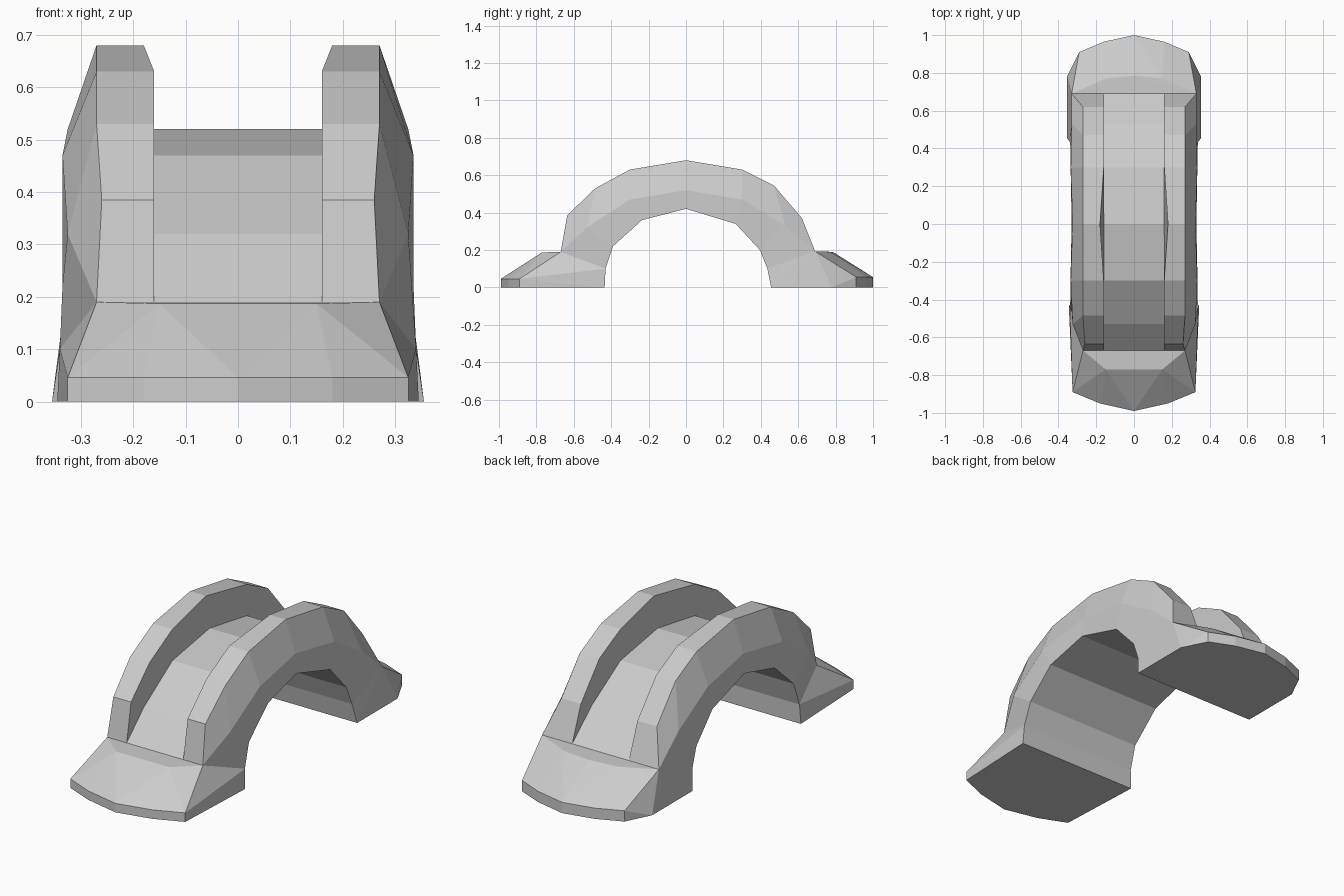
import bpy, bmesh

if "Cube" in bpy.data.objects:
    bpy.data.objects.remove(bpy.data.objects["Cube"])

stone = bpy.data.materials.new("pale grey stone")
stone.use_nodes = True
grey = (0.6, 0.6, 0.6, 1)
stone.diffuse_color = grey
stone.node_tree.nodes["Principled BSDF"].inputs["Base Color"].default_value = grey


def finish(name, bm):
    bmesh.ops.remove_doubles(bm, verts=bm.verts, dist=0.0005)
    bmesh.ops.recalc_face_normals(bm, faces=bm.faces)
    mesh = bpy.data.meshes.new(name)
    bm.to_mesh(mesh)
    bm.free()
    mesh.materials.append(stone)
    obj = bpy.data.objects.new(name, mesh)
    bpy.context.collection.objects.link(obj)


# Arch with parapets: edge lines of the right half, one (x, y, z) per station
front_end, back_end = (.27, -.67, .19), (.33, .69, .193)
front_foot, back_foot = (.34, -.43, .1), (.34, .435, .1)
under = [front_foot, front_foot, (.335, -.39, .22), (.335, -.235, .36), (.33, 0, .42),
         (.335, .265, .34), (.335, .395, .2), back_foot, back_foot]
side = [front_end, front_end, (.325, -.53, .32), (.335, -.3, .47), (.325, 0, .52),
        (.335, .3, .47), (.33, .53, .33), back_end, back_end]
outer_top = [front_end, (.26, -.635, .385), (.27, -.485, .53), (.27, -.3, .63), (.27, 0, .68),
             (.27, .3, .63), (.27, .47, .545), (.27, .62, .37), back_end]
inner_x = [.16, .16, .16, .16, .18, .16, .16, .16, .16]
inner_top = [(x, p[1], p[2]) for x, p in zip(inner_x, outer_top)]
deck = [(.16, p[1], p[2]) for p in side]

bm = bmesh.new()
rings = []
for half in zip(under, side, outer_top, inner_top, deck):
    mirrored = [(-x, y, z) for x, y, z in reversed(half)]
    rings.append([bm.verts.new(p) for p in list(half) + mirrored])
for a, b in zip(rings, rings[1:]):
    for i in range(len(a)):
        j = (i + 1) % len(a)
        bm.faces.new((a[i], a[j], b[j], b[i]))
bmesh.ops.dissolve_degenerate(bm, dist=0.0005, edges=bm.edges)
finish("arch_with_parapets", bm)


# Abutments: convex blocks with a sloping apron and a bowed rim
def abutment(name, base, rim, rim_height, top):
    points = base + top + [(x, y, 0) for x, y in rim] + [(x, y, rim_height) for x, y in rim]
    bm = bmesh.new()
    for x, y, z in points:
        for sx in (x, -x):
            bm.verts.new((sx, y, z))
    bmesh.ops.remove_doubles(bm, verts=bm.verts, dist=0.0005)
    bmesh.ops.convex_hull(bm, input=bm.verts)
    finish(name, bm)


abutment("front_abutment", [(.345, -.435, 0), front_foot],
         [(.325, -.89), (.18, -.95), (0, -.99)], .046,
         [front_end, (.15, -.77, .187)])
abutment("back_abutment", [(.355, .455, 0), (.355, .78, 0), back_foot],
         [(.29, .91), (.16, .965), (0, 1)], .055,
         [back_end, (.15, .77, .19), (0, .785, .19)])
